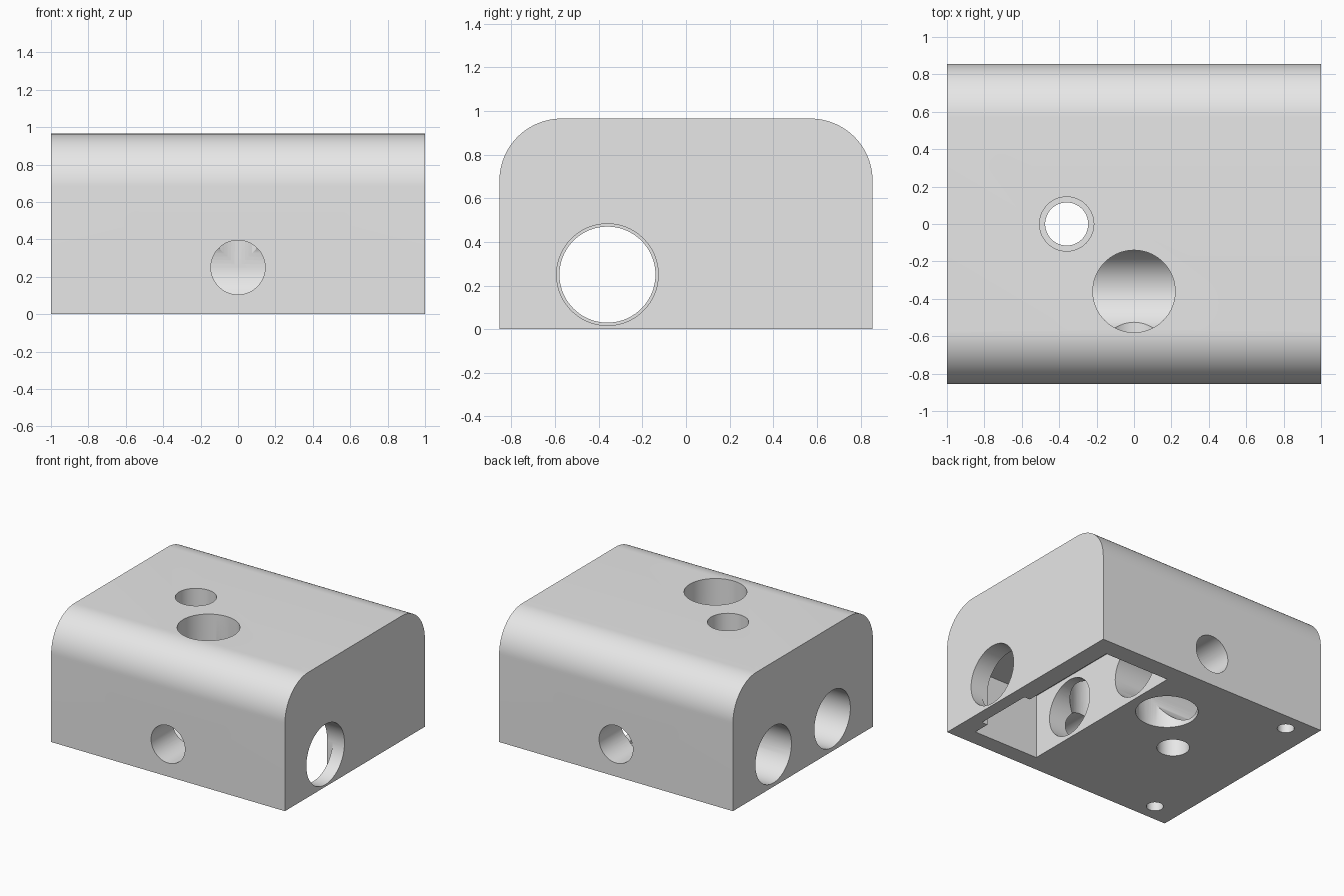
import bpy, bmesh, math
from mathutils import Matrix, Vector

if "Cube" in bpy.data.objects:
    bpy.data.objects.remove(bpy.data.objects["Cube"])

HX, HY, H, R = 1.0, 0.855, 0.965, 0.285   # half length, half depth, height, corner radius
BORE_Y, BORE_Z, BORE_R = 0.36, 0.25, 0.22


def to_object(bm, name):
    bmesh.ops.recalc_face_normals(bm, faces=bm.faces[:])
    mesh = bpy.data.meshes.new(name)
    bm.to_mesh(mesh)
    bm.free()
    ob = bpy.data.objects.new(name, mesh)
    bpy.context.collection.objects.link(ob)
    return ob


def cylinder(name, start, end, radius, segments=72):
    a, b = Vector(start), Vector(end)
    turn = (b - a).to_track_quat('Z', 'Y').to_matrix().to_4x4()
    bm = bmesh.new()
    bmesh.ops.create_cone(bm, cap_ends=True, segments=segments, radius1=radius,
                          radius2=radius, depth=(b - a).length,
                          matrix=Matrix.Translation((a + b) / 2) @ turn)
    return to_object(bm, name)


def box(name, lo, hi):
    lo, hi = Vector(lo), Vector(hi)
    bm = bmesh.new()
    bmesh.ops.create_cube(bm, size=1, matrix=Matrix.Translation((lo + hi) / 2)
                          @ Matrix.Diagonal((*(hi - lo), 1)))
    return to_object(bm, name)


# Block: side profile with two rounded top edges, extruded along x
profile = [(-HY, 0), (HY, 0)]
for side, first in ((1, 0), (-1, 90)):
    for i in range(25):
        t = math.radians(first + 90 * i / 24)
        profile.append((side * (HY - R) + R * math.cos(t), H - R + R * math.sin(t)))
bm = bmesh.new()
face = bm.faces.new([bm.verts.new((-HX, y, z)) for y, z in profile])
moved = bmesh.ops.extrude_face_region(bm, geom=[face])['geom']
bmesh.ops.translate(bm, vec=(2 * HX, 0, 0),
                    verts=[v for v in moved if isinstance(v, bmesh.types.BMVert)])
block = to_object(bm, "housing_block")

cutters = [
    # Rectangular pocket open at the bottom
    box("pocket", (0.29, -0.725, -0.1), (0.85, 0.71, 0.5)),
    # Window opening in the right wall, and its slot reaching the bottom
    cylinder("window_bore", (0.8, -BORE_Y, BORE_Z), (1.1, -BORE_Y, BORE_Z), 0.233),
    box("window_slot", (0.8, -BORE_Y - 0.232, -0.1), (0.9, -BORE_Y + 0.232, BORE_Z)),
    # Vertical ports: front bore opens upward, back bore opens downward
    cylinder("top_port", (0, -BORE_Y, BORE_Z), (0, -BORE_Y, 1.1), BORE_R),
    cylinder("bottom_port", (0, BORE_Y, -0.1), (0, BORE_Y, BORE_Z), BORE_R),
    # Stepped mounting hole
    cylinder("screw_hole", (-0.36, 0, -0.1), (-0.36, 0, 1.1), 0.115),
    cylinder("screw_head_recess", (-0.36, 0, 0.55), (-0.36, 0, 1.1), 0.145),
]
for s in (-1, 1):
    # Long bores from the left wall, cross holes, and small blind bottom holes
    cutters += [
        cylinder("long_bore", (-1.1, s * BORE_Y, BORE_Z), (0.5, s * BORE_Y, BORE_Z), BORE_R),
        cylinder("cross_hole", (0, s * 1.0, BORE_Z), (0, s * BORE_Y, BORE_Z), 0.145),
        cylinder("blind_hole", (-0.793, s * 0.717, -0.1), (-0.793, s * 0.717, 0.3), 0.06, 40),
    ]

# Cut every opening, then remove the cutters
bpy.context.view_layer.objects.active = block
for cutter in cutters:
    mod = block.modifiers.new("cut", 'BOOLEAN')
    mod.operation, mod.solver, mod.object = 'DIFFERENCE', 'EXACT', cutter
    bpy.ops.object.modifier_apply(modifier=mod.name)
    bpy.data.objects.remove(cutter)

grey = bpy.data.materials.new("light_grey")
grey.diffuse_color = (0.8, 0.8, 0.8, 1)
grey.use_nodes = True
grey.node_tree.nodes["Principled BSDF"].inputs["Base Color"].default_value = grey.diffuse_color
block.data.materials.clear()
block.data.materials.append(grey)
bpy.ops.object.select_all(action='DESELECT')
block.select_set(True)
bpy.ops.object.shade_smooth_by_angle(angle=math.radians(30))
